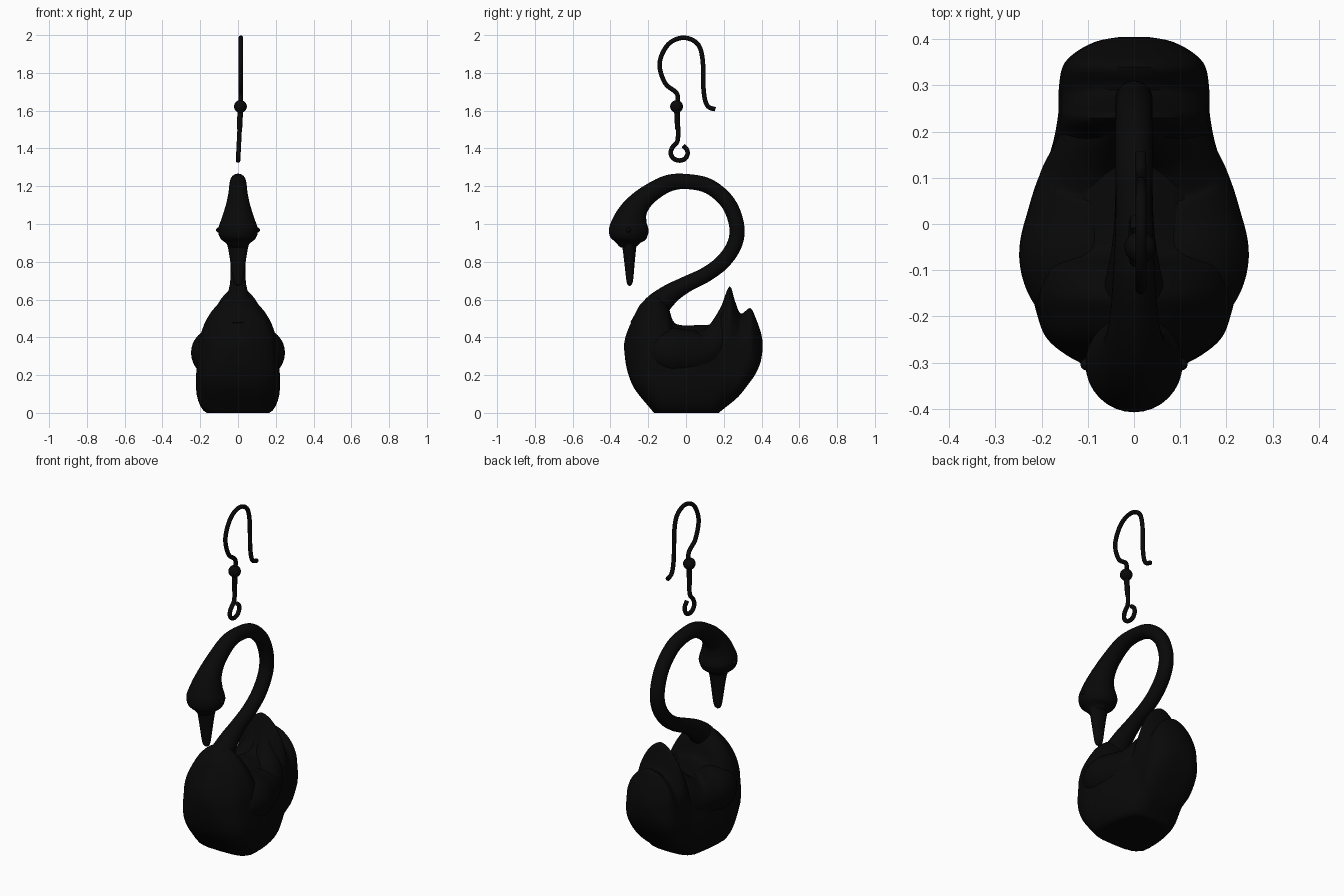
import bpy, math
from mathutils import Vector

cube = bpy.data.objects.get("Cube")
if cube:
    bpy.data.objects.remove(cube, do_unlink=True)

black = bpy.data.materials.new("glossy black")
black.use_nodes = True
colour = (0.0025, 0.0025, 0.0025, 1)
black.diffuse_color = colour
black.node_tree.nodes["Principled BSDF"].inputs["Base Color"].default_value = colour


def finish(obj, name, angle=60):
    obj.name = name
    obj.data.materials.append(black)
    bpy.ops.object.select_all(action="DESELECT")
    obj.select_set(True)
    bpy.context.view_layer.objects.active = obj
    bpy.ops.object.shade_smooth_by_angle(angle=math.radians(angle))
    return obj


def spline(keys, steps):
    """Smooth interpolation through tuples of any length."""
    keys = [Vector(k) for k in keys]
    out = []
    for i in range(len(keys) - 1):
        a, b = keys[i], keys[i + 1]
        before, after = keys[max(i - 1, 0)], keys[min(i + 2, len(keys) - 1)]
        for s in range(steps):
            t = s / steps
            m, n = (b - before) / 2, (after - a) / 2
            out.append(a + m * t + (3 * (b - a) - 2 * m - n) * t ** 2
                       + (2 * (a - b) + m + n) * t ** 3)
    return out + [keys[-1]]


def loft(name, rings, angle=60):
    n = len(rings[0])
    verts = [p for ring in rings for p in ring]
    faces = [(i * n + j, i * n + (j + 1) % n, (i + 1) * n + (j + 1) % n, (i + 1) * n + j)
             for i in range(len(rings) - 1) for j in range(n)]
    faces += [tuple(reversed(range(n))), tuple(range(len(verts) - n, len(verts)))]
    mesh = bpy.data.meshes.new(name)
    mesh.from_pydata(verts, [], faces)
    mesh.update()
    obj = bpy.data.objects.new(name, mesh)
    bpy.context.collection.objects.link(obj)
    return finish(obj, name, angle)


def tube(name, keys, sides=24, steps=6, flat=1):
    """Tapered tube; keys are (x, y, z, radius), flat widens it sideways."""
    pts = spline(keys, steps)
    rings = []
    for i, p in enumerate(pts):
        along = (pts[min(i + 1, len(pts) - 1)] - pts[max(i - 1, 0)]).to_3d().normalized()
        up = along.cross(Vector((1, 0, 0))).normalized()
        side = up.cross(along) * flat
        rings.append([p.to_3d() + max(p[3], 0.002) * (side * math.cos(a) + up * math.sin(a))
                      for a in (math.tau * j / sides for j in range(sides))])
    return loft(name, rings)


def ball(name, place, radius):
    bpy.ops.mesh.primitive_uv_sphere_add(segments=24, ring_count=12, radius=radius, location=place)
    return finish(bpy.context.object, name)


# Body: cross-sections from breast to tail (y, bottom, top, half width)
sections = [
    (-.327, .33, .37, .03), (-.315, .24, .42, .08), (-.285, .15, .49, .14),
    (-.245, .09, .57, .185), (-.19, .025, .615, .205), (-.15, -.02, .63, .213),
    (-.1, -.04, .58, .215), (-.07, -.04, .49, .215), (-.03, -.04, .465, .215),
    (.06, -.04, .465, .2), (.14, -.03, .475, .18), (.185, .01, .56, .168),
    (.23, .045, .67, .16), (.26, .07, .59, .158), (.29, .1, .525, .158),
    (.34, .165, .555, .15), (.37, .21, .5, .125), (.395, .27, .43, .08),
    (.405, .33, .38, .03)]


def body_ring(y, low, high, width, sides=48):
    middle = max(.28, (low + high) / 2)
    ring = []
    for j in range(sides):
        a = math.tau * j / sides
        c, s = math.cos(a), math.sin(a)
        if s >= 0:
            x = math.copysign(abs(c) ** 1.2, c) * width
            ring.append((x, y, middle + (high - middle) * s))
        else:
            # Flared base with a flat underside
            x = math.copysign(abs(c) ** .5, c) * width * (1 + .2 * abs(s * c))
            ring.append((x, y, max(0, middle - (middle - low) * abs(s) ** .8)))
    return ring


loft("body", [body_ring(*s) for s in spline(sections, 4)], 50)

# Folded wings, broad at the shoulder and sweeping up to the raised tips
for label, side in (("left", 1), ("right", -1)):
    tube(label + "_wing", [
        (side * .12, -.215, .35, .05), (side * .118, -.17, .335, .1),
        (side * .118, -.08, .32, .131), (side * .105, .01, .315, .126),
        (side * .088, .1, .33, .112), (side * .07, .17, .4, .085),
        (side * .04, .205, .5, .05), (side * .02, .228, .61, .018)], 32)

# Curved neck running into the drop-shaped head
tube("neck_and_head", [(0, y, z, r) for y, z, r in [
    (-.2, .45, .1), (-.165, .55, .074), (-.09, .625, .055), (0, .68, .043),
    (.11, .735, .04), (.2, .805, .04), (.26, .9, .04), (.267, 1.0, .04),
    (.22, 1.115, .04), (.12, 1.2, .04), (0, 1.225, .04), (-.1, 1.213, .045),
    (-.2, 1.155, .052), (-.26, 1.095, .065), (-.29, 1.035, .085),
    (-.302, .97, .105), (-.302, .925, .094), (-.302, .9, .065), (-.3, .88, .045)]], 32)

# Beak, wider than it is deep
tube("beak", [(0, -.302, .92, .046), (0, -.3, .87, .036), (0, -.299, .79, .027),
              (0, -.298, .72, .02), (0, -.298, .685, .014), (0, -.298, .672, .004)], flat=1.45)

# Eyes
for label, side in (("left", 1), ("right", -1)):
    ball(label + "_eye", (side * .103, -.304, .968), .013)

# Ear hook: eyelet, shank and crook in one wire
wire = [(-.015, 1.414), (.004, 1.395), (.008, 1.37), (-.006, 1.345), (-.035, 1.336),
        (-.066, 1.347), (-.081, 1.375), (-.072, 1.405), (-.047, 1.435), (-.042, 1.47),
        (-.043, 1.53), (-.048, 1.62),
        (-.048, 1.69), (-.11, 1.745), (-.14, 1.85), (-.095, 1.95), (-.015, 1.986),
        (.06, 1.955), (.088, 1.87), (.093, 1.71), (.112, 1.628), (.155, 1.607)]
tube("ear_hook", [(.015 * min(1, (z - 1.33) / .3), y, z, .012) for y, z in wire], 12)
tube("hook_coil", [(.008, -.044, 1.5, .014), (.012, -.048, 1.6, .015)], 16)
ball("hook_bead", (.013, -.05, 1.622), .034)
